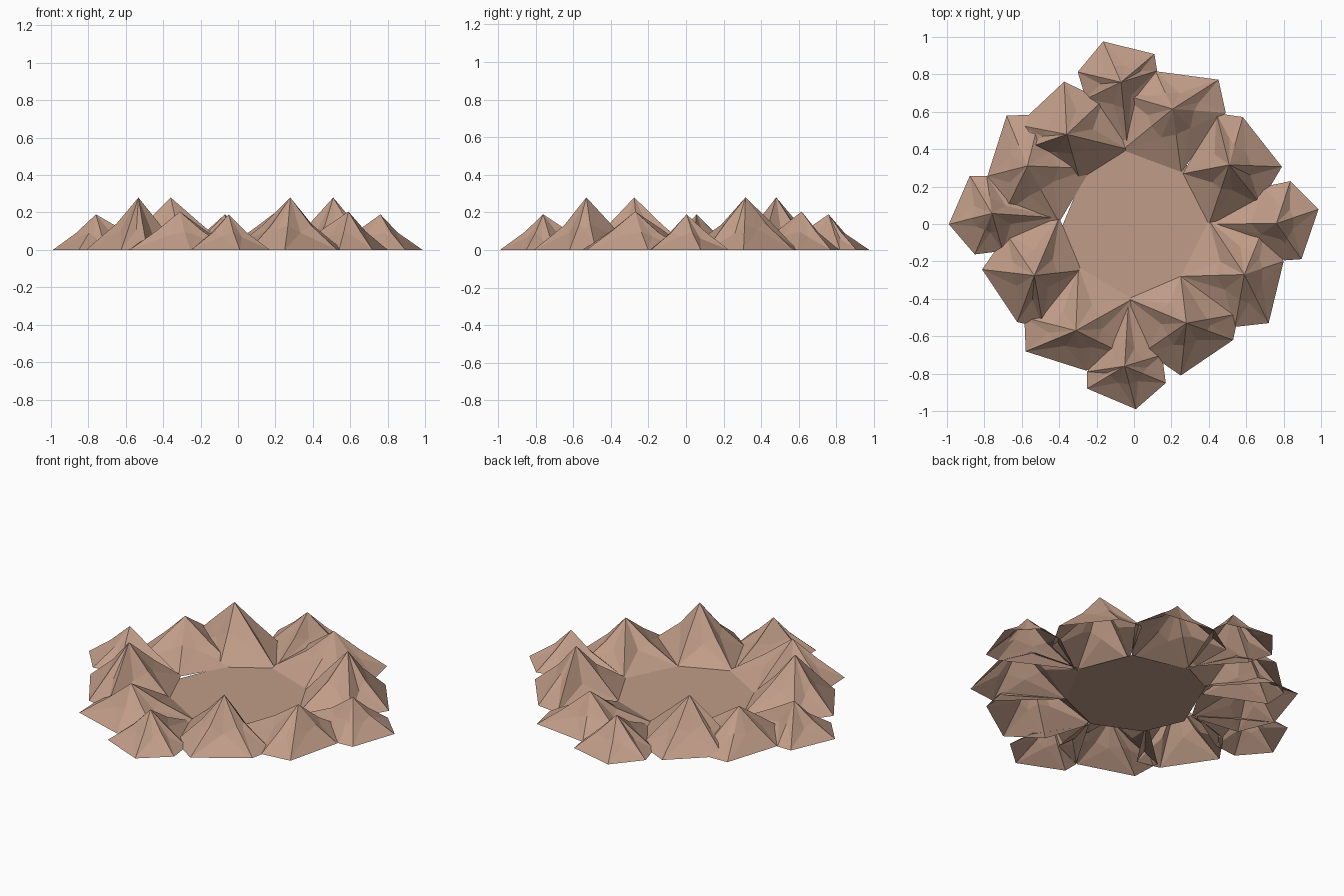
import bpy
import bmesh
import random
from math import radians
from mathutils import Matrix, Vector

cube = bpy.data.objects.get("Cube")
if cube:
    bpy.data.objects.remove(cube)

random.seed(4)

rock = bpy.data.materials.new("tan_rock")
rock.use_nodes = True
colour = (0.53, 0.335, 0.245, 1)
rock.diffuse_color = colour
rock.node_tree.nodes["Principled BSDF"].inputs["Base Color"].default_value = colour


def finish(name, bm, angle=0):
    """Turn a bmesh into a flat-shaded object, turned about the middle."""
    bm.transform(Matrix.Rotation(radians(angle), 4, "Z"))
    bm.normal_update()
    mesh = bpy.data.meshes.new(name)
    bm.to_mesh(mesh)
    bm.free()
    mesh.materials.append(rock)
    obj = bpy.data.objects.new(name, mesh)
    bpy.context.collection.objects.link(obj)


def mountain(name, peak, foot, angle):
    """Open-bottomed crag: a ridge runs to each foot corner, a gully between."""
    bm = bmesh.new()
    top = Vector(peak)
    tip = bm.verts.new(top)
    corners = [Vector((x, y, 0)) for x, y in foot]
    n = len(corners)

    def slope_point(end, t, rise):
        p = top.lerp(end, t + random.uniform(-0.05, 0.05))
        p.z = top.z * (rise + random.uniform(-0.04, 0.04))
        return bm.verts.new(p)

    base = [bm.verts.new(c) for c in corners]
    ridge = [slope_point(c, 0.45, 0.5) for c in corners]
    gully = [slope_point((corners[i] + corners[(i + 1) % n]) / 2, 0.52, 0.36)
             for i in range(n)]
    for i in range(n):
        j = (i + 1) % n
        bm.faces.new((tip, ridge[i], gully[i]))
        bm.faces.new((tip, gully[i], ridge[j]))
        bm.faces.new((ridge[i], base[i], gully[i]))
        bm.faces.new((gully[i], base[j], ridge[j]))
        bm.faces.new((gully[i], base[i], base[j]))
    finish(name, bm, angle)


# Foot outlines of the three kinds of mountain, counter-clockwise
tall_foot = [(0.25, -0.81), (0.53, -0.62), (0.56, -0.48), (0.25, -0.28),
             (-0.03, -0.4), (0.06, -0.68)]
middle_foot = [(0.54, -0.55), (0.72, -0.53), (0.8, -0.2), (0.7, 0),
               (0.4, 0.02), (0.25, -0.28)]
outer_foot = [(-0.25, -0.88), (0.01, -0.99), (0.17, -0.85), (0.15, -0.7),
              (-0.03, -0.42), (-0.25, -0.79)]

# Each kind is repeated around the ring with slightly uneven spacing
sides = ("front", "left", "back", "right")
for side, turn, middle_turn in zip(sides, (0, 94, 189, 269.5), (0, 96, 176, 266)):
    mountain(f"tall_mountain_{side}", (0.28, -0.53, 0.28), tall_foot, turn)
    mountain(f"middle_mountain_{side}", (0.59, -0.27, 0.205), middle_foot, middle_turn)
    mountain(f"outer_mountain_{side}", (-0.05, -0.76, 0.19), outer_foot, turn)

# Flat valley floor whose corners meet the inner feet
bm = bmesh.new()
floor_points = [(0.25, -0.28), (0.4, 0.02), (0.28, 0.32), (-0.06, 0.4),
                (-0.25, 0.31), (-0.4, -0.05), (-0.3, -0.28), (-0.03, -0.4)]
bm.faces.new([bm.verts.new((x, y, 0)) for x, y in floor_points])
finish("valley_floor", bm)
